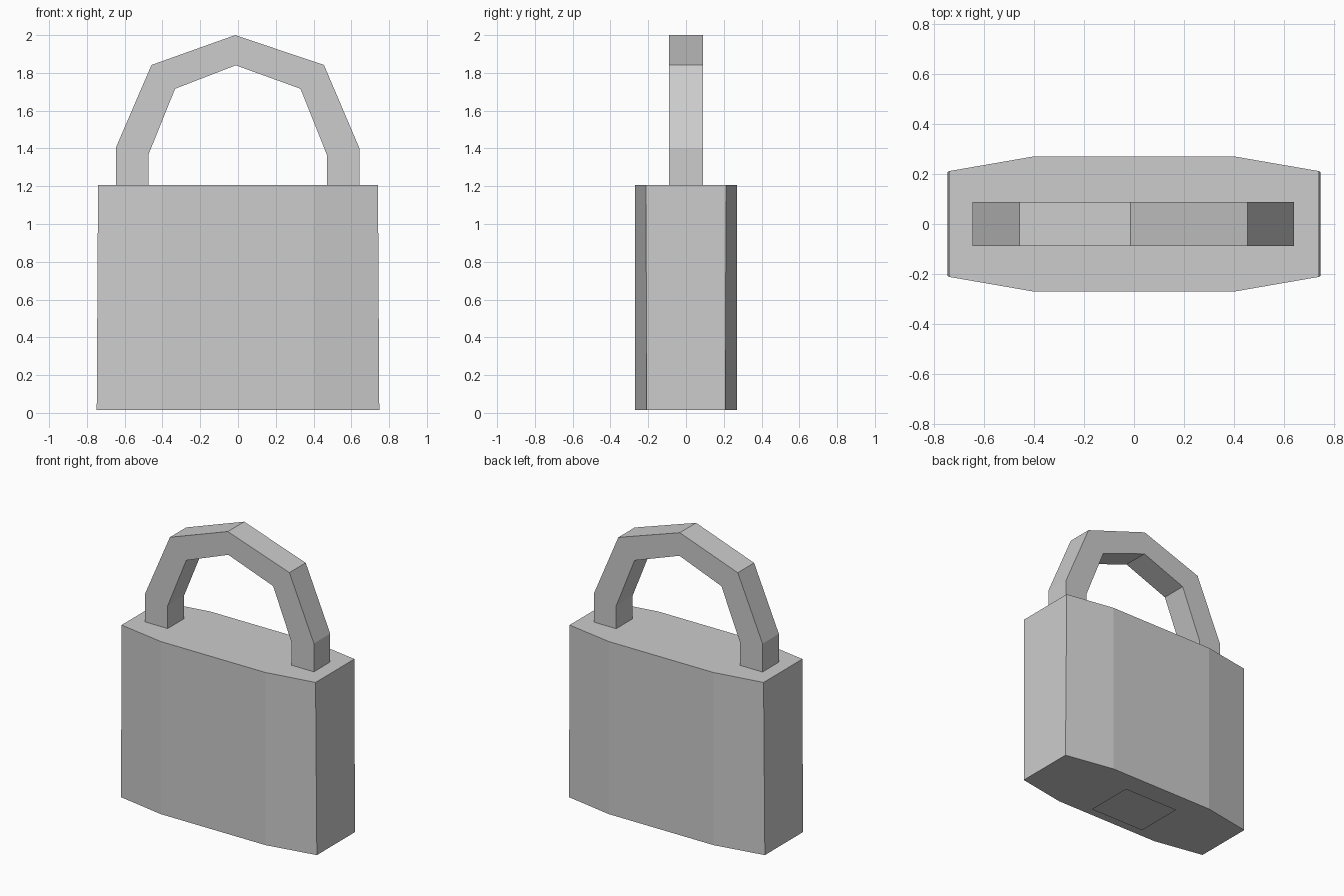
import bpy, bmesh

cube = bpy.data.objects.get("Cube")
if cube:
    bpy.data.objects.remove(cube, do_unlink=True)

GREY = (0.604, 0.604, 0.604, 1.0)
grey = bpy.data.materials.new("light_grey")
grey.use_nodes = True
grey.diffuse_color = GREY
grey.node_tree.nodes["Principled BSDF"].inputs["Base Color"].default_value = GREY


def finish(name, bm, fix_normals=True):
    """Turn a bmesh into a flat-shaded object with the grey material."""
    if fix_normals:
        bmesh.ops.recalc_face_normals(bm, faces=bm.faces[:])
    mesh = bpy.data.meshes.new(name)
    bm.to_mesh(mesh)
    bm.free()
    mesh.materials.append(grey)
    obj = bpy.data.objects.new(name, mesh)
    bpy.context.scene.collection.objects.link(obj)
    return obj


def bridge(bm, a, b):
    """Join two matching rings of vertices with quads."""
    for i in range(len(a)):
        j = (i + 1) % len(a)
        bm.faces.new((a[i], a[j], b[j], b[i]))


BODY_BOTTOM, BODY_TOP = 0.015, 1.207

# Body: an eight-sided prism, very slightly wider at the base
bm = bmesh.new()
rings = []
for z, half_width, end_depth in ((BODY_BOTTOM, 0.748, 0.208), (BODY_TOP, 0.741, 0.212)):
    outline = [(half_width, -end_depth), (half_width, end_depth), (0.4, 0.271), (-0.4, 0.271),
               (-half_width, end_depth), (-half_width, -end_depth), (-0.4, -0.271), (0.4, -0.271)]
    rings.append([bm.verts.new((x, y, z)) for x, y in outline])
bridge(bm, *rings)
for ring in rings:
    bm.faces.new(ring)
finish("lock_body", bm)

# Shackle: rectangular bar swept through an angular arch
outer = [(-0.647, BODY_TOP), (-0.647, 1.403), (-0.458, 1.842), (-0.015, 2.0),
         (0.455, 1.842), (0.642, 1.403), (0.642, BODY_TOP)]
inner = [(-0.475, BODY_TOP), (-0.475, 1.365), (-0.333, 1.716), (-0.012, 1.84),
         (0.331, 1.716), (0.471, 1.365), (0.471, BODY_TOP)]
HALF = 0.089
bm = bmesh.new()
sections = []
for (ox, oz), (ix, iz) in zip(outer, inner):
    corners = [(ox, -HALF, oz), (ox, HALF, oz), (ix, HALF, iz), (ix, -HALF, iz)]
    sections.append([bm.verts.new(c) for c in corners])
for a, b in zip(sections, sections[1:]):
    bridge(bm, a, b)
bm.faces.new(sections[0])
bm.faces.new(sections[-1])
finish("shackle", bm)

# Thin keyway plate under the body, facing down
bm = bmesh.new()
plate = [(-0.23, -0.195), (-0.23, 0.147), (0.19, 0.147), (0.19, -0.195)]
bm.faces.new([bm.verts.new((x, y, 0.0)) for x, y in plate])
finish("base_plate", bm, fix_normals=False)
